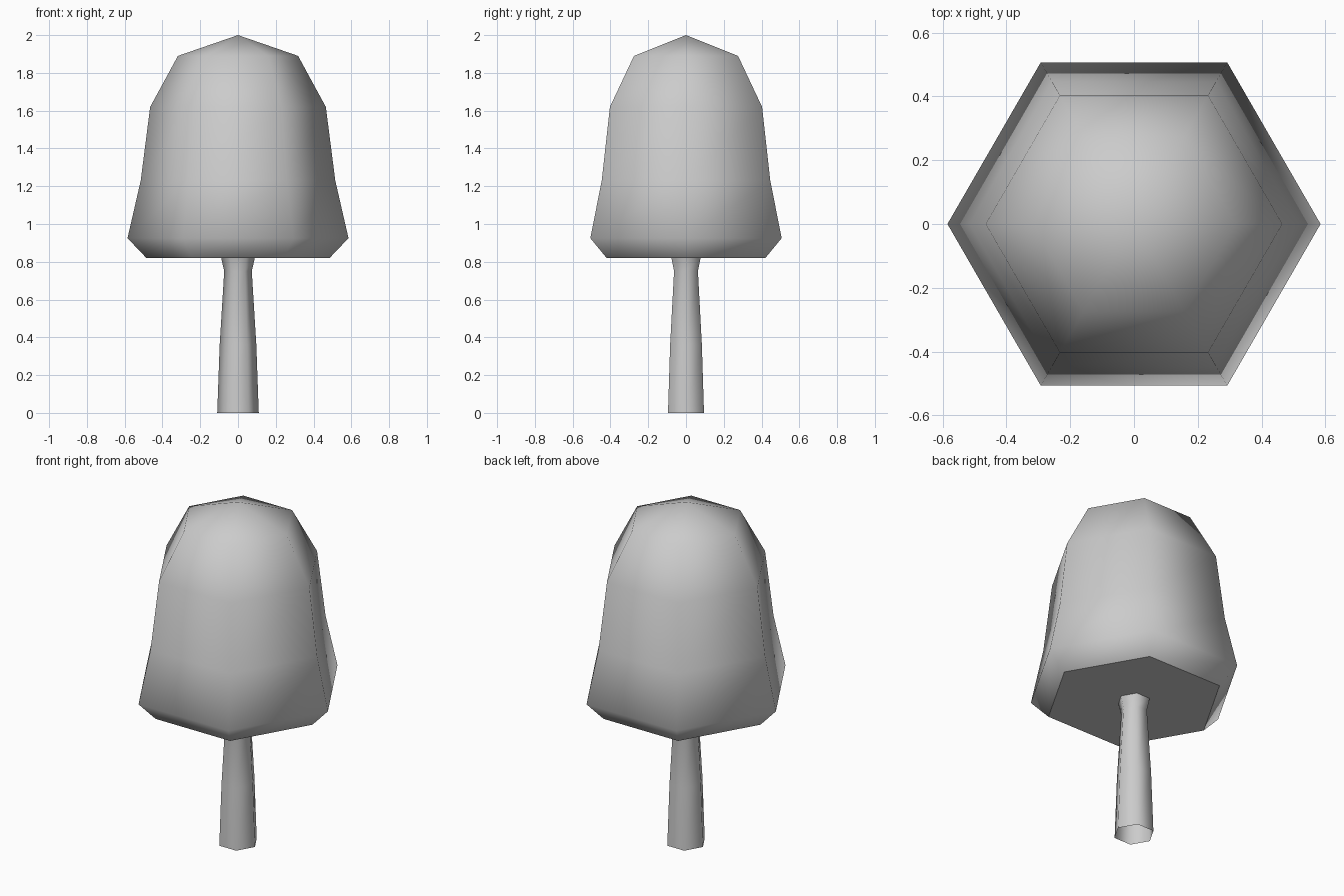
import bpy
import bmesh
from math import cos, sin, tau

SIDES = 6

if "Cube" in bpy.data.objects:
    bpy.data.objects.remove(bpy.data.objects["Cube"])

# Single grey material
grey = bpy.data.materials.new("plain_grey")
grey.use_nodes = True
colour = (0.6, 0.6, 0.6, 1.0)
grey.diffuse_color = colour
grey.node_tree.nodes["Principled BSDF"].inputs["Base Color"].default_value = colour


def lathe(name, profile, apex=None, floor=False):
    """Six-sided smooth shell from (radius, height) rings, corners on the x axis."""
    bm = bmesh.new()
    rings = [[bm.verts.new((r * cos(tau * i / SIDES), r * sin(tau * i / SIDES), z))
              for i in range(SIDES)] for r, z in profile]
    for low, high in zip(rings, rings[1:]):
        for i in range(SIDES):
            j = (i + 1) % SIDES
            bm.faces.new((low[i], low[j], high[j], high[i]))
    if apex is not None:
        tip = bm.verts.new((0, 0, apex))
        for i in range(SIDES):
            bm.faces.new((rings[-1][i], rings[-1][(i + 1) % SIDES], tip))
    for face in bm.faces:
        face.smooth = True
    # Flat underside with a crisp rim
    if floor:
        base = bm.faces.new(rings[0][::-1])
        base.smooth = False
        for edge in base.edges:
            edge.smooth = False
    mesh = bpy.data.meshes.new(name)
    bm.to_mesh(mesh)
    bm.free()
    mesh.materials.append(grey)
    obj = bpy.data.objects.new(name, mesh)
    bpy.context.collection.objects.link(obj)
    return obj


# Trunk: open tube that flares where it meets the foliage
lathe("trunk", [(0.11, 0), (0.097, 0.36), (0.073, 0.75), (0.09, 0.825)])

# Foliage: bell-shaped crown with a pointed top
lathe("foliage", [(0.485, 0.82), (0.585, 0.925), (0.515, 1.23),
                  (0.465, 1.62), (0.318, 1.89)], apex=2.0, floor=True)
